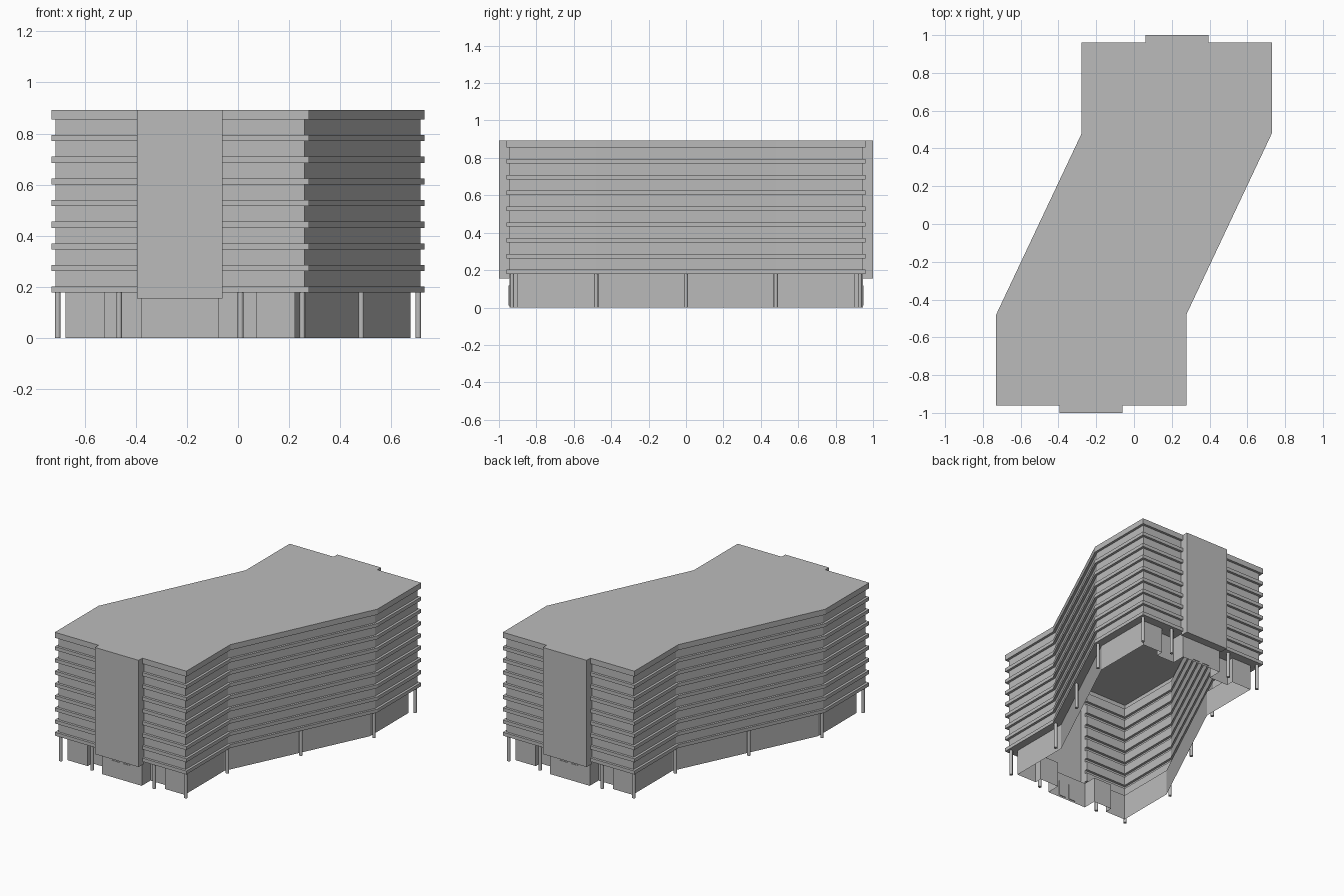
import bpy, bmesh, math

cube = bpy.data.objects.get("Cube")
if cube:
    bpy.data.objects.remove(cube, do_unlink=True)

# Single concrete colour
concrete = bpy.data.materials.new("concrete grey")
concrete.use_nodes = True
GREY = (0.5, 0.5, 0.5, 1)
concrete.diffuse_color = GREY
concrete.node_tree.nodes["Principled BSDF"].inputs["Base Color"].default_value = GREY

SOFFIT, ROOF, LIP = 0.178, 0.893, 0.017
FLOOR, BAND = 0.0846, 0.024
CORE_L, CORE_R = -0.395, -0.06


def finish(bm, name):
    mesh = bpy.data.meshes.new(name)
    bm.to_mesh(mesh)
    bm.free()
    obj = bpy.data.objects.new(name, mesh)
    obj.data.materials.append(concrete)
    bpy.context.collection.objects.link(obj)
    return obj


def both_ends(points):
    """Repeat the points turned half way round the building."""
    return points + [(-x, -y) for x, y in points]


def ring(bm, points, z):
    return [bm.verts.new((x, y, z)) for x, y in points]


def bridge(bm, low, high):
    n = len(low)
    for i in range(n):
        j = (i + 1) % n
        bm.faces.new((low[i], low[j], high[j], high[i]))


def plan(i):
    """Upper floor outline, moved in by i except at the stair cores."""
    l, r, f = -0.73 + i, 0.277 - i, -0.96 + i
    return both_ends([(l, -0.48), (l, f), (CORE_L, f), (CORE_L, -1), (CORE_R, -1),
                      (CORE_R, f), (r, f), (r, -0.48)])


def box(name, x0, x1, y0, y1, z0, z1):
    bm = bmesh.new()
    low = ring(bm, [(x0, y0), (x1, y0), (x1, y1), (x0, y1)], z0)
    high = ring(bm, [(v.co.x, v.co.y) for v in low], z1)
    bridge(bm, low, high)
    bm.faces.new(low[::-1])
    bm.faces.new(high)
    return finish(bm, name)


# Upper floors: one hollow folded shell with projecting floor bands and a roof
bm = bmesh.new()
lowest = last = ring(bm, plan(0), SOFFIT)
for k in range(9):
    z = SOFFIT + k * FLOOR
    top = ROOF if k == 8 else z + BAND
    if k:
        for inset, height in ((LIP, z), (0, z)):
            nxt = ring(bm, plan(inset), height)
            bridge(bm, last, nxt)
            last = nxt
    nxt = ring(bm, plan(0), top)
    bridge(bm, last, nxt)
    last = nxt
    if k < 8:
        nxt = ring(bm, plan(LIP), top)
        bridge(bm, last, nxt)
        last = nxt
bm.faces.new(last)
bmesh.ops.remove_doubles(bm, verts=bm.verts, dist=1e-5)
finish(bm, "banded_upper_floors")

# Ground floor: set back walls with a projecting lobby between two recesses
L, R, F, DEEP, LOBBY = -0.675, 0.222, -0.9, -0.85, -0.945
ground = both_ends([(L, -0.48), (L, F), (-0.52, F), (-0.52, DEEP), (-0.38, DEEP),
                    (-0.38, LOBBY), (-0.075, LOBBY), (-0.075, DEEP), (0.07, DEEP),
                    (0.07, F), (R, F), (R, -0.465)])
bm = bmesh.new()
low, high = ring(bm, ground, 0), ring(bm, ground, SOFFIT)
bridge(bm, low, high)
finish(bm, "ground_floor_walls")

# Soffit between the set back walls and the lowest band
bm = bmesh.new()
edges = []
for points in (plan(0), ground):
    loop = ring(bm, points, SOFFIT)
    edges += [bm.edges.new((loop[i - 1], loop[i])) for i in range(len(loop))]
bmesh.ops.triangle_fill(bm, use_beauty=True, edges=edges, normal=(0, 0, -1))
finish(bm, "soffit")

# Stair core feet and entrance doors at both ends
for side, s in (("front", 1), ("back", -1)):
    def end_box(name, x0, x1, y0, y1, z0, z1):
        xs, ys = sorted((s * x0, s * x1)), sorted((s * y0, s * y1))
        return box(f"{side}_{name}", *xs, *ys, z0, z1)
    end_box("core_foot", CORE_L, CORE_R, -1, LOBBY, 0.155, SOFFIT)
    for label, x in (("a", -0.299), ("b", -0.219)):
        end_box("door_" + label, x, x + 0.055, LOBBY - 0.004, LOBBY + 0.004, 0.012, 0.118)

# Round columns around the ground floor
columns = both_ends([(-0.705, -0.93), (-0.465, -0.93), (0.01, -0.93), (0.252, -0.93),
                     (0.255, -0.48), (-0.705, -0.48), (0.482, 0)])
for n, (x, y) in enumerate(columns):
    bpy.ops.mesh.primitive_cylinder_add(vertices=16, radius=0.011, depth=SOFFIT,
                                        location=(x, y, SOFFIT / 2))
    column = bpy.context.object
    column.name = f"column_{n + 1}"
    column.data.materials.append(concrete)
    bpy.ops.object.shade_smooth_by_angle(angle=math.radians(40))
